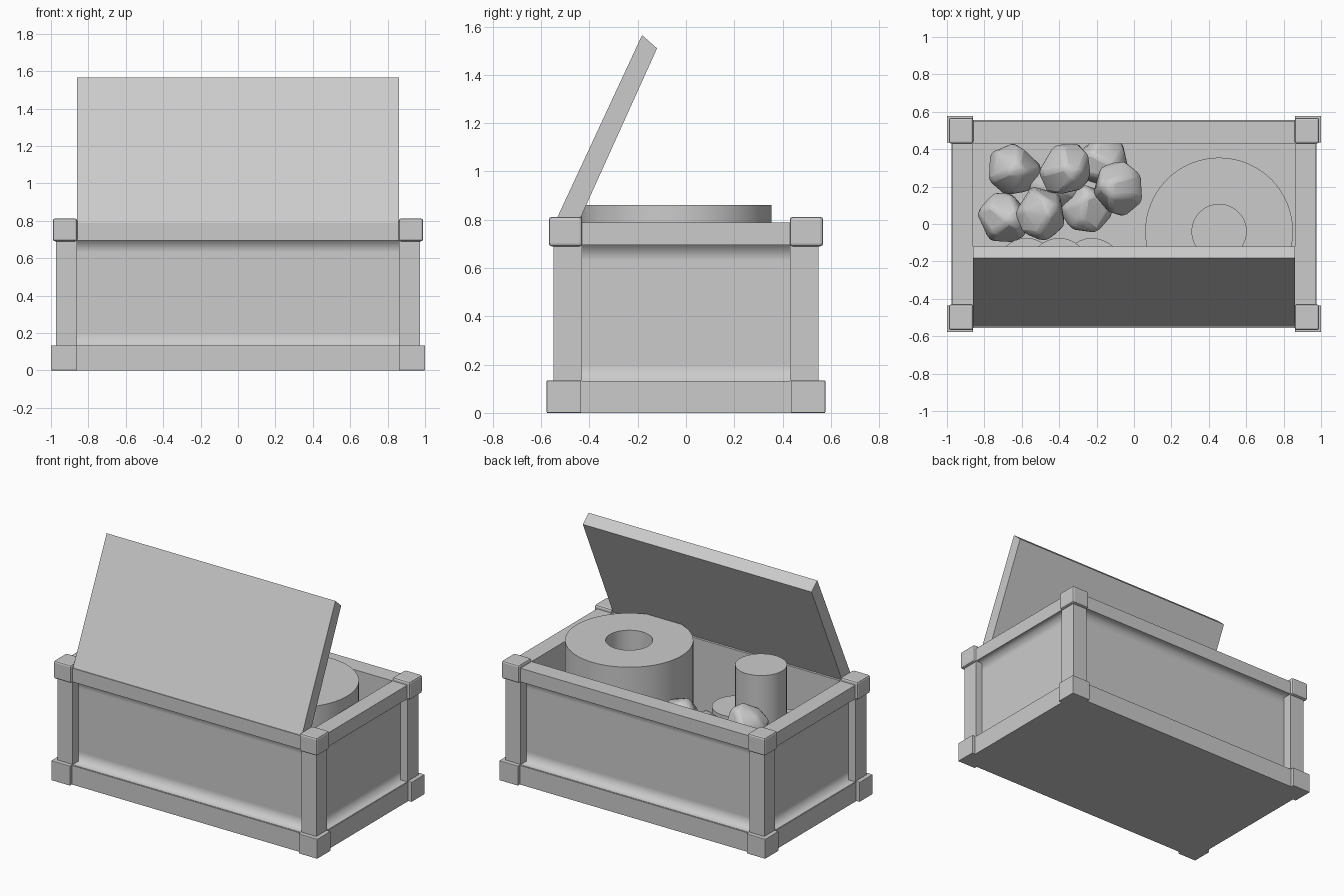
import bpy, bmesh, math, random
from mathutils import Vector, Euler

if "Cube" in bpy.data.objects:
    bpy.data.objects.remove(bpy.data.objects["Cube"])

random.seed(11)


def link(name, bm):
    bmesh.ops.recalc_face_normals(bm, faces=bm.faces)
    me = bpy.data.meshes.new(name)
    bm.to_mesh(me)
    bm.free()
    ob = bpy.data.objects.new(name, me)
    bpy.context.collection.objects.link(ob)
    return ob


def add_bevel(ob, width, segments=2):
    m = ob.modifiers.new("soft_edges", 'BEVEL')
    m.width, m.segments, m.limit_method = width, segments, 'ANGLE'


def smooth(ob, degrees=35):
    bpy.ops.object.select_all(action='DESELECT')
    ob.select_set(True)
    bpy.context.view_layer.objects.active = ob
    bpy.ops.object.shade_smooth_by_angle(angle=math.radians(degrees))


def box(name, x0, x1, y0, y1, z0, z1, bevel=0.0):
    bm = bmesh.new()
    bmesh.ops.create_cube(bm, size=1)
    for v in bm.verts:
        v.co = Vector(((x0 + x1) / 2 + v.co.x * (x1 - x0),
                       (y0 + y1) / 2 + v.co.y * (y1 - y0),
                       (z0 + z1) / 2 + v.co.z * (z1 - z0)))
    ob = link(name, bm)
    if bevel:
        add_bevel(ob, bevel)


def corner_box(name, sx, sy, x0, x1, y0, y1, z0, z1, bevel=0.0):
    box(name, *sorted((sx * x0, sx * x1)), *sorted((sy * y0, sy * y1)), z0, z1, bevel)


def prism(name, profile, half, turn=0.0, soft_coves=False):
    # (y, z) profile pushed along x, then turned about z
    bm = bmesh.new()
    face = bm.faces.new([bm.verts.new((-half, y, z)) for y, z in profile])
    ext = bmesh.ops.extrude_face_region(bm, geom=[face], use_keep_orig=True)
    bmesh.ops.translate(bm, vec=(2 * half, 0, 0),
                        verts=[g for g in ext["geom"] if isinstance(g, bmesh.types.BMVert)])
    bmesh.ops.recalc_face_normals(bm, faces=bm.faces)
    if soft_coves:
        # inner corners blend smoothly, outer corners stay sharp
        for f in bm.faces:
            f.smooth = True
        for e in bm.edges:
            e.smooth = e.calc_face_angle_signed(0) < 0.01
    c, s = math.cos(turn), math.sin(turn)
    for v in bm.verts:
        x, y = v.co.x, v.co.y
        v.co.x, v.co.y = c * x - s * y, s * x + c * y
    return link(name, bm)


def lathe(name, profile, x, y, sides=48):
    bm = bmesh.new()
    vs = [bm.verts.new((r, 0, z)) for r, z in profile]
    es = [bm.edges.new(p) for p in zip(vs, vs[1:])]
    bmesh.ops.spin(bm, geom=vs + es, axis=(0, 0, 1), cent=(0, 0, 0),
                   angle=2 * math.pi, steps=sides, use_duplicate=False)
    bmesh.ops.remove_doubles(bm, verts=bm.verts, dist=1e-4)
    bmesh.ops.translate(bm, verts=bm.verts, vec=(x, y, 0))
    smooth(link(name, bm))


def stone(name, x, y, z, r=0.14):
    # tapered, chipped lump: hull of scattered points with worn edges
    bm = bmesh.new()
    rot = Euler([random.uniform(-.6, .6), random.uniform(-.6, .6), random.uniform(0, 6.28)])
    for h, w, n in ((-0.85, 0.55, 4), (-0.3, 1.08, 6), (0.3, 0.95, 5), (0.95, 0.35, 3)):
        start = random.uniform(0, 6.28)
        for k in range(n):
            a = start + (k + random.uniform(-.2, .2)) * 2 * math.pi / n
            p = Vector((w * math.cos(a) * 1.05, w * math.sin(a) * 0.95, h)) * r
            p.rotate(rot)
            bm.verts.new(p + Vector((x, y, z)))
    res = bmesh.ops.convex_hull(bm, input=bm.verts)
    junk = [g for g in res["geom_interior"] if isinstance(g, bmesh.types.BMVert)]
    bmesh.ops.delete(bm, geom=junk, context='VERTS')
    ob = link(name, bm)
    add_bevel(ob, 0.02)
    smooth(ob)


# Chest base and inside floor
FLOOR = 0.19
box("chest_base", -0.975, 0.975, -0.555, 0.555, 0, 0.13)
box("inside_floor", -0.88, 0.88, -0.45, 0.45, 0.12, FLOOR)

# Corner feet, posts and caps
for sx, side in ((-1, "left"), (1, "right")):
    for sy, end in ((-1, "front"), (1, "back")):
        tag = f"{end}_{side}"
        corner_box("foot_" + tag, sx, sy, 0.86, 1.0, 0.435, 0.577, 0, 0.134, 0.003)
        corner_box("post_" + tag, sx, sy, 0.86, 0.972, 0.43, 0.548, 0.12, 0.70)
        corner_box("cap_" + tag, sx, sy, 0.859, 0.99, 0.43, 0.568, 0.69, 0.812, 0.012)

# Recessed walls with overhanging top rails, one per side
for name, turn, half, inner, panel, outer in (
        ("wall_back", 0, 0.87, 0.43, 0.485, 0.549),
        ("wall_front", math.pi, 0.87, 0.43, 0.485, 0.549),
        ("wall_left", math.pi / 2, 0.44, 0.86, 0.92, 0.971),
        ("wall_right", -math.pi / 2, 0.44, 0.86, 0.92, 0.971)):
    prism(name, [(inner, 0.12), (outer, 0.12), (outer, 0.132), (panel, 0.132),
                 (panel, 0.20), (panel, 0.63), (panel, 0.695), (outer, 0.695),
                 (outer, 0.788), (inner, 0.788)], half, turn, soft_coves=True)

# Open lid leaning over the chest
prism("lid", [(-0.547, 0.78), (-0.182, 1.565), (-0.12, 1.51), (-0.45, 0.78)], 0.86)

# Large roll with a central hole
lathe("large_roll", [(0, FLOOR), (0.395, FLOOR), (0.395, 0.862), (0.145, 0.862),
                     (0.145, FLOOR + 0.03), (0, FLOOR + 0.03)], 0.455, -0.04, 64)

# Stacked cans under the lid
for name, x, z0, z1 in (("can_low_left", -0.575, FLOOR, 0.52),
                        ("can_low_right", -0.225, FLOOR, 0.52),
                        ("can_top", -0.40, 0.521, 0.85)):
    lathe(name, [(0, z0), (0.16, z0), (0.16, z1), (0, z1)], x, -0.235, 32)

# Pile of stones: three resting on a lower layer
stones = [(-0.64, 0.29, 0.33), (-0.16, 0.33, 0.33), (-0.26, 0.09, 0.33), (-0.69, 0.03, 0.33),
          (-0.42, 0.18, 0.32), (-0.49, 0.06, 0.58), (-0.36, 0.29, 0.58), (-0.09, 0.19, 0.57)]
for i, (x, y, z) in enumerate(stones):
    stone(f"stone_{i + 1}", x, y, z)
